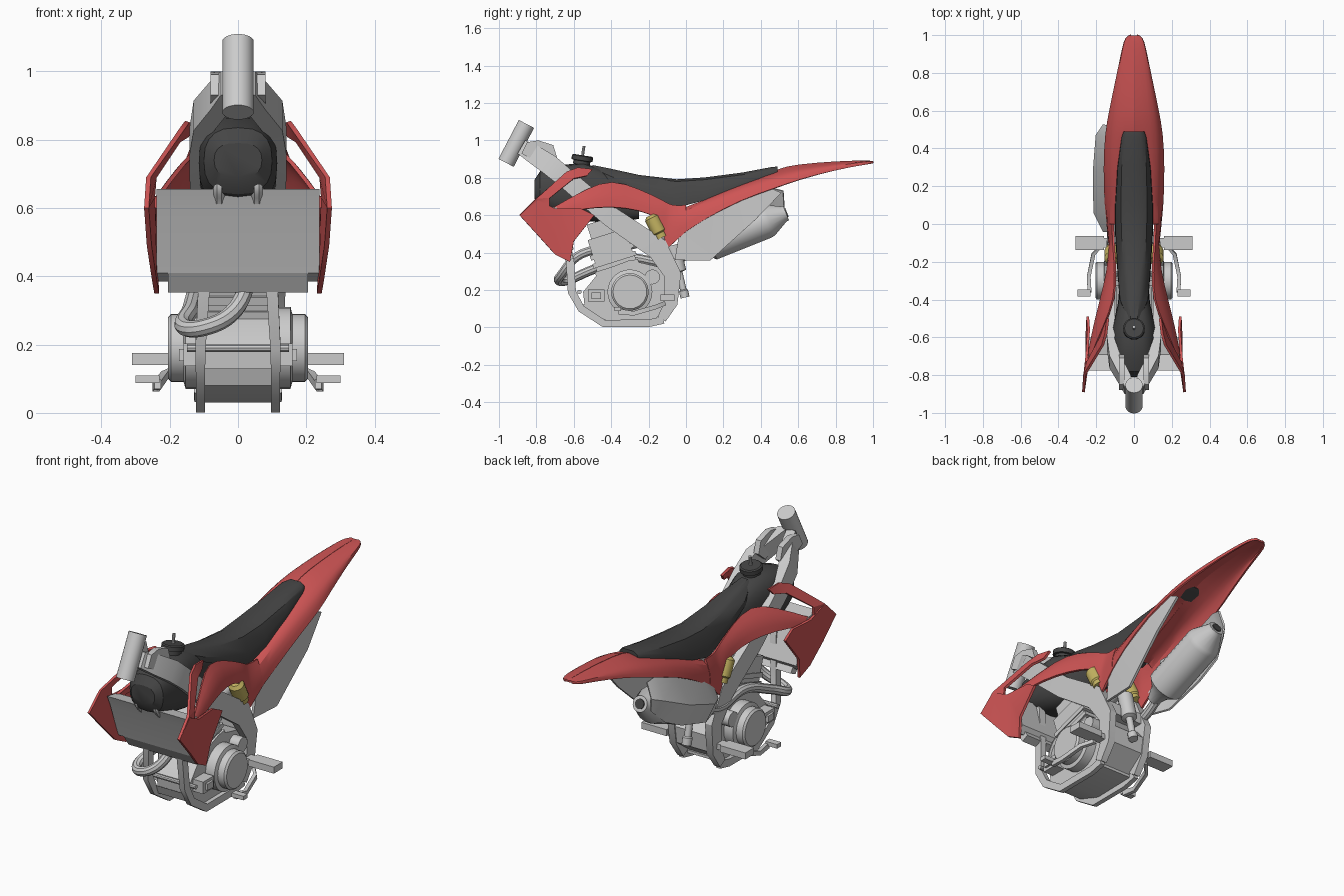
import bpy, bmesh, math
from mathutils import Vector


def material(name, rgb):
    m = bpy.data.materials.new(name)
    m.diffuse_color = (*rgb, 1)
    return m


RED = material("red_plastic", (0.62, 0.09, 0.09))
DARK = material("dark_rubber", (0.06, 0.06, 0.06))
GOLD = material("gold_metal", (0.55, 0.45, 0.12))


def finish(name, bm, mat=None, mirror=False, thick=0, sub=0):
    bmesh.ops.recalc_face_normals(bm, faces=bm.faces)
    me = bpy.data.meshes.new(name)
    bm.to_mesh(me)
    bm.free()
    ob = bpy.data.objects.new(name, me)
    bpy.context.collection.objects.link(ob)
    if mat:
        me.materials.append(mat)
    if sub:
        s = ob.modifiers.new("sub", 'SUBSURF')
        s.levels = sub
        s.boundary_smooth = 'PRESERVE_CORNERS'
    if thick:
        s = ob.modifiers.new("solid", 'SOLIDIFY')
        s.thickness, s.offset = thick, 0
    if mirror:
        ob.modifiers.new("mirror", 'MIRROR').use_clip = True
    return ob


def loft(name, rows, closed=False, **kw):
    bm = bmesh.new()
    vs = [[bm.verts.new(p) for p in r] for r in rows]
    n = len(rows[0])
    for a, b in zip(vs, vs[1:]):
        for i in range(n if closed else n - 1):
            j = (i + 1) % n
            bm.faces.new((a[i], a[j], b[j], b[i]))
    if closed:
        bm.faces.new(vs[0])
        bm.faces.new(vs[-1])
    return finish(name, bm, **kw)


def plate(name, outline, x0, x1, **kw):
    return loft(name, [[(x, y, z) for y, z in outline] for x in (x0, x1)], True, **kw)


def sheet(name, pts, thick=0.014, **kw):
    bm = bmesh.new()
    bm.faces.new([bm.verts.new(p) for p in pts])
    bmesh.ops.triangulate(bm, faces=bm.faces)
    return finish(name, bm, thick=thick, **kw)


def box(name, c, s, **kw):
    x, y, z = (v / 2 for v in s)
    return plate(name, [(c[1] - y, c[2] - z), (c[1] + y, c[2] - z), (c[1] + y, c[2] + z),
                        (c[1] - y, c[2] + z)], c[0] - x, c[0] + x, **kw)


def lathe(name, p0, p1, prof, n=20, **kw):
    # prof: (fraction along the axis, radius)
    p0, p1 = Vector(p0), Vector(p1)
    q = (p1 - p0).to_track_quat('Z', 'Y')
    rows = [[p0.lerp(p1, t) + q @ Vector((r * math.cos(a), r * math.sin(a), 0))
             for a in (2 * math.pi * i / n for i in range(n))] for t, r in prof]
    return loft(name, rows, True, **kw)


def cyl(name, p0, p1, r, **kw):
    return lathe(name, p0, p1, [(0, r), (1, r)], **kw)


def tube(name, pts, r, mirror=False):
    cu = bpy.data.curves.new(name, 'CURVE')
    cu.dimensions = '3D'
    cu.bevel_depth, cu.bevel_resolution, cu.resolution_u = r, 3, 6
    cu.use_fill_caps = True
    s = cu.splines.new('BEZIER')
    s.bezier_points.add(len(pts) - 1)
    for b, p in zip(s.bezier_points, pts):
        b.co = p
        b.handle_left_type = b.handle_right_type = 'AUTO'
    ob = bpy.data.objects.new(name, cu)
    bpy.context.collection.objects.link(ob)
    if mirror:
        ob.modifiers.new("mirror", 'MIRROR')


def beam(name, path, **kw):
    # path: (x, y, z, half width, half height)
    rows = []
    for i, (x, y, z, w, h) in enumerate(path):
        a, b = path[max(i - 1, 0)], path[min(i + 1, len(path) - 1)]
        d = Vector((b[1] - a[1], b[2] - a[2])).normalized() * h
        rows.append([(x + sx * w, y - s * d.y, z + s * d.x)
                     for sx, s in ((-1, -1), (1, -1), (1, 1), (-1, 1))])
    return loft(name, rows, True, **kw)


# frame
cyl("steering_head", (0, -.962, .88), (0, -.853, 1.088), .046, n=24)
beam("frame_spar", [(.025, -.88, .965, .025, .04), (.05, -.82, .93, .03, .05), (.1, -.73, .87, .03, .055),
                    (.122, -.64, .795, .02, .052), (.12, -.4, .59, .02, .055), (.12, -.15, .42, .02, .06),
                    (.115, -.07, .28, .02, .045), (.11, -.08, .13, .02, .035), (.11, -.13, .045, .018, .025)],
     mirror=True)
plate("head_gusset", [(-.85, .99), (-.79, 1.0), (-.71, .975), (-.69, .91), (-.75, .86), (-.88, .93)],
      .05, .08, mirror=True)
beam("frame_cradle", [(.11, -.12, .04, .013, .02), (.11, -.2, .022, .013, .02), (.11, -.44, .021, .013, .02),
                      (.11, -.56, .1, .013, .02), (.11, -.61, .19, .015, .022), (.1, -.62, .36, .017, .022),
                      (.06, -.68, .6, .02, .025), (.03, -.76, .8, .02, .03)], mirror=True)
cyl("front_cross_bar", (-.15, -.57, .19), (.15, -.57, .19), .012, n=10)
box("rear_cross_member", (0, -.09, .34), (.24, .06, .06))

# engine
plate("crankcase", [(-.55, .19), (-.54, .09), (-.4, .04), (-.16, .05), (-.05, .13), (-.04, .22),
                    (-.13, .32), (-.3, .36), (-.46, .3)], -.1, .1)
plate("skid_plate", [(-.56, .13), (-.54, .08), (-.4, .03), (-.15, .035), (-.15, .05), (-.4, .045)], -.1, .1)
lathe("side_cover", (.09, -.3, .19), (.205, -.3, .19), [(0, .12), (.55, .12), (.6, .1), (.92, .1), (1, .09)],
      n=28, mirror=True)
cyl("water_pump_cover", (.09, -.18, .27), (.155, -.18, .27), .04, n=16, mirror=True)
box("engine_mount", (.13, -.48, .17), (.06, .09, .065), mirror=True)
box("engine_mount_cap", (.165, -.48, .17), (.015, .05, .035), mirror=True)
up = Vector((0, -.3, .95)).normalized()
fw = Vector((0, -.95, -.3)).normalized()


def block(name, t0, t1, d, w):
    base = Vector((0, -.35, .26))
    rows = [[base + up * t + fw * a * d + Vector((b * w, 0, 0))
             for a, b in ((-1, -1), (-1, 1), (1, 1), (1, -1))] for t in (t0, t1)]
    loft(name, rows, True)


block("cylinder_base", 0, .12, .11, .09)
for i in range(3):
    block(f"cylinder_band_{i}", .05 + i * .045, .075 + i * .045, .12, .1)
block("cylinder_head", .12, .25, .105, .095)
block("valve_cover", .25, .33, .085, .075)
cyl("intake", (0, -.3, .45), (0, -.1, .5), .035, n=14)

# exhaust
tube("exhaust_header", [(.02, -.48, .42), (.025, -.58, .38), (-.02, -.66, .29), (-.1, -.68, .25),
                        (-.155, -.64, .25), (-.14, -.52, .3), (-.12, -.32, .37), (-.12, -.1, .35),
                        (-.11, .08, .425)], .025)
lathe("muffler", (-.1, .03, .41), (-.1, .535, .612),
      [(0, .03), (.12, .055), (.2, .095), (.78, .095), (.82, .09), (.97, .045), (1, .042)], n=18)
cyl("muffler_outlet", (-.1, .51, .602), (-.1, .54, .614), .026, n=14, mat=DARK)
box("muffler_bracket", (-.1, .12, .55), (.02, .04, .12))

# radiator
plate("radiator", [(-.75, .6), (-.775, .655), (-.69, .64), (-.6, .42), (-.63, .385), (-.68, .41)], -.238, .238)
plate("radiator_lower_tank", [(-.68, .41), (-.63, .42), (-.6, .37), (-.64, .352)], -.205, .205)
tube("radiator_hose", [(.055, -.74, .62), (.055, -.77, .68), (.055, -.72, .71), (.06, -.62, .66)], .02, mirror=True)

# tank and cap
rows = []
for y, w, z0, z1 in ((-.81, .07, .69, .79), (-.78, .1, .64, .835), (-.7, .115, .6, .865),
                     (-.55, .115, .57, .88), (-.42, .085, .56, .835), (-.25, .07, .58, .76)):
    ring = []
    for i in range(20):
        c, s = math.cos(i * math.pi / 10), math.sin(i * math.pi / 10)
        ring.append((w * math.copysign(abs(c) ** .75, c), y,
                     (z0 + z1) / 2 + (z1 - z0) / 2 * math.copysign(abs(s) ** .8, s)))
    rows.append(ring)
loft("fuel_tank", rows, True, mat=DARK)
lathe("fuel_cap", (0, -.56, .87), (0, -.552, .92), [(0, .045), (.4, .045), (.45, .057), (.9, .057), (1, .05)], mat=DARK)
tube("cap_vent", [(0, -.553, .915), (0, -.55, .94), (0, -.545, .97)], .008)

# seat
rows = []
for y, wt, zt, wb, zb in ((-.5, .03, .868, .036, .84), (-.4, .045, .848, .076, .78), (-.25, .058, .815, .088, .71),
                          (-.05, .066, .792, .1, .64), (.1, .07, .802, .1, .68), (.3, .065, .828, .088, .76),
                          (.46, .058, .858, .066, .815), (.49, .048, .86, .055, .83)):
    half = [(wt * .6, zt), (wt, zt - .012), (wb * .97, zt * .4 + zb * .6), (wb, zb)]
    rows.append([(x, y, z) for x, z in half] + [(-x, y, z) for x, z in reversed(half)])
loft("seat", rows, True, mat=DARK)

# rear fender and side panels: rows run from the upper edge to the lower edge
tail = []
for y, a, b, c in ((.998, .884, (.009, .884), (.015, .88)), (.985, .887, (.026, .884), (.042, .876)),
                   (.94, .888, (.038, .884), (.056, .868)), (.8, .884, (.06, .872), (.085, .842)),
                   (.6, .868, (.085, .848), (.127, .79)), (.48, .846, (.095, .818), (.15, .745)),
                   (.3, .745, (.1, .77), (.158, .685)), (.1, .655, (.108, .692), (.152, .58)),
                   (0, .625, (.112, .655), (.14, .512))):
    tail.append([(0, y, a), (b[0], y, b[1]),
                 ((b[0] + c[0]) / 2 + .012, y, (b[1] + c[1]) / 2 + .006), (c[0], y, c[1])])
loft("rear_fender", tail, mat=RED, mirror=True, thick=.01, sub=1)
loft("side_panel", [[(.112, .0, .652), (.14, .0, .585), (.14, 0, .512)],
                    [(.11, -.05, .65), (.135, -.06, .56), (.132, -.075, .445)],
                    [(.108, -.08, .655), (.13, -.09, .56), (.13, -.1, .418)],
                    [(.108, -.1, .663), (.128, -.108, .58), (.13, -.112, .455)],
                    [(.106, -.13, .68), (.128, -.135, .645), (.13, -.135, .585)],
                    [(.098, -.25, .737), (.128, -.25, .69), (.137, -.25, .628)],
                    [(.1, -.4, .79), (.155, -.4, .73), (.175, -.4, .648)],
                    [(.155, -.53, .74), (.2, -.54, .69), (.213, -.55, .635)],
                    [(.235, -.72, .632), (.242, -.72, .622), (.245, -.72, .6)]],
     mat=RED, mirror=True, thick=.012, sub=1)

# front shrouds
sheet("shroud", [(.268, -.89, .6), (.26, -.79, .49), (.245, -.7, .39), (.238, -.62, .35), (.25, -.6, .46),
                 (.245, -.49, .6), (.24, -.56, .635), (.25, -.7, .635), (.26, -.79, .68)],
      mat=RED, mirror=True)
sheet("shroud_arm", [(.268, -.89, .6), (.262, -.8, .69), (.165, -.64, .83), (.148, -.58, .853), (.138, -.5, .845),
                     (.15, -.53, .81), (.175, -.6, .795), (.245, -.73, .69), (.25, -.73, .63)],
      mat=RED, mirror=True)

# grey rear plates
sheet("right_number_plate", [(.125, -.06, .36), (.135, .13, .358), (.15, .37, .575), (.135, .51, .72),
                             (.14, .45, .745), (.148, .3, .69), (.145, .1, .59), (.13, -.04, .48)])
loft("left_exhaust_guard", [[(-.13, -.04, .5), (-.16, -.04, .44), (-.14, -.04, .37)],
                            [(-.14, .06, .57), (-.21, .06, .46), (-.17, .08, .36)],
                            [(-.145, .3, .69), (-.213, .28, .54), (-.18, .3, .43)],
                            [(-.14, .46, .745), (-.198, .47, .63), (-.18, .44, .5)],
                            [(-.13, .52, .73), (-.16, .525, .65), (-.15, .515, .58)]], thick=.01)

# gold reservoirs and rear shock
lathe("reservoir", (.117, -.19, .6), (.117, -.13, .48), [(0, .025), (.12, .04), (.75, .04), (.8, .032), (1, .032)],
      n=16, mat=GOLD, mirror=True)
lathe("rear_shock", (0, -.07, .44), (0, -.005, .16), [(0, .04), (.5, .04), (.52, .018), (.85, .018), (.87, .025), (1, .025)], n=14)

# footpegs and levers
box("footpeg", (.235, -.1, .158), (.15, .075, .035), mirror=True)
box("footpeg_bracket", (.15, -.1, .158), (.08, .05, .03), mirror=True)
beam("foot_lever", [(.17, -.11, .13, .01, .012), (.215, -.16, .11, .01, .012), (.24, -.28, .075, .01, .012),
                    (.235, -.36, .085, .01, .015)], mirror=True)
box("lever_tip", (.265, -.365, .098), (.07, .035, .022), mirror=True)

# bake modifiers and curves, then smooth with sharp edges kept
bpy.ops.object.select_all(action='SELECT')
bpy.context.view_layer.objects.active = bpy.context.selected_objects[0]
bpy.ops.object.convert(target='MESH')
bpy.ops.object.shade_smooth_by_angle(angle=math.radians(32))
